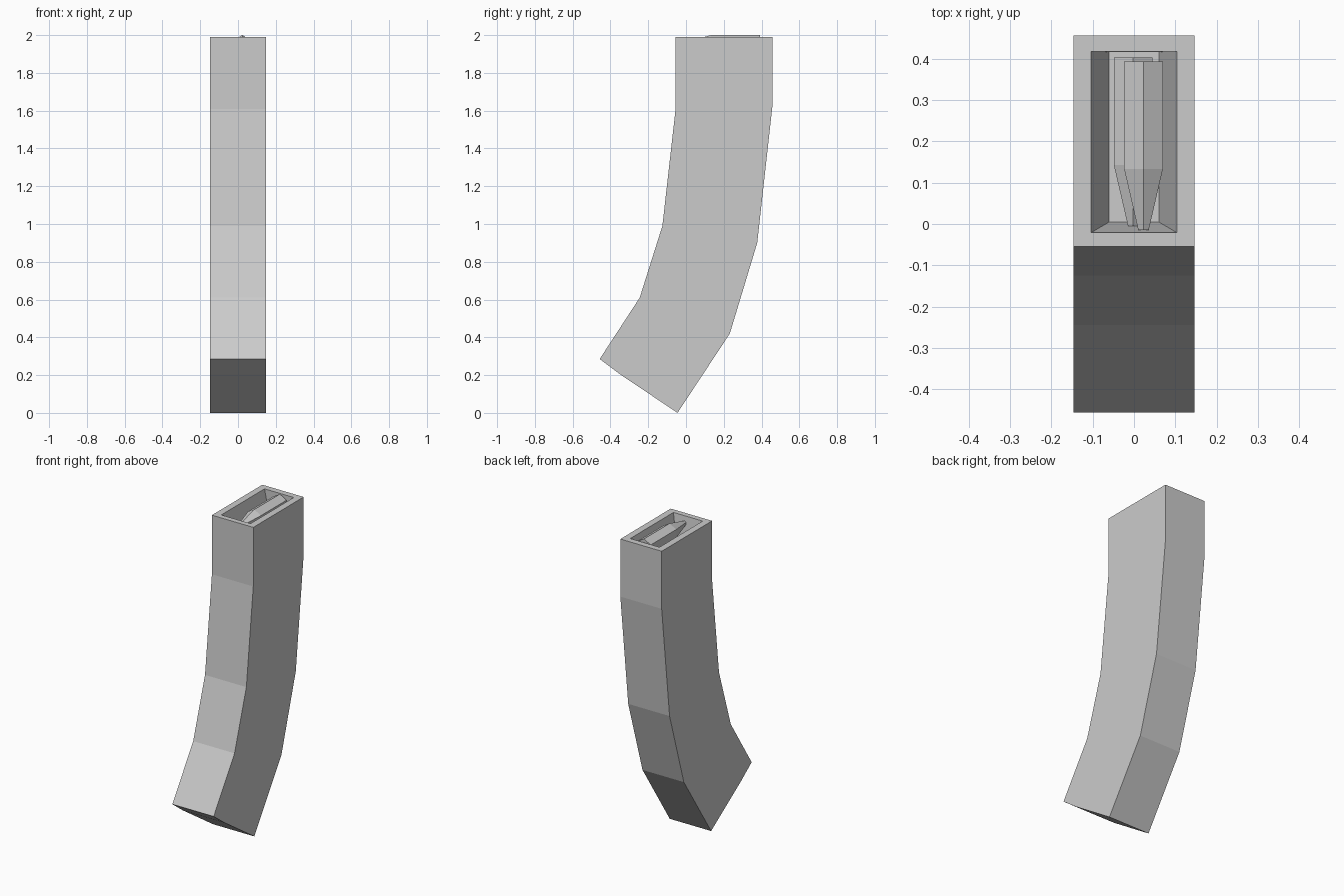
import bpy, bmesh, math

if "Cube" in bpy.data.objects:
    bpy.data.objects.remove(bpy.data.objects["Cube"])

HALF_W = 0.147


def finish(bm, name):
    bmesh.ops.recalc_face_normals(bm, faces=bm.faces)
    mesh = bpy.data.meshes.new(name)
    bm.to_mesh(mesh)
    bm.free()
    obj = bpy.data.objects.new(name, mesh)
    bpy.context.collection.objects.link(obj)
    return obj


def make_casing():
    # Curved side profile (y, z), extruded across x
    profile = [(-0.055, 1.99), (-0.055, 1.61), (-0.125, 0.99), (-0.245, 0.61),
               (-0.457, 0.285), (-0.35, 0.205), (-0.045, 0.0), (0.232, 0.42),
               (0.377, 0.90), (0.457, 1.62), (0.457, 1.99)]
    bm = bmesh.new()
    side = bm.faces.new([bm.verts.new((-HALF_W, y, z)) for y, z in profile])
    ext = bmesh.ops.extrude_face_region(bm, geom=[side], use_keep_orig=True)
    new_verts = [g for g in ext["geom"] if isinstance(g, bmesh.types.BMVert)]
    bmesh.ops.translate(bm, verts=new_verts, vec=(2 * HALF_W, 0, 0))
    bmesh.ops.recalc_face_normals(bm, faces=bm.faces)

    # Open top: flat rim, then a tapering pocket
    top = max(bm.faces, key=lambda f: f.calc_center_median().z)
    for half_x, front, back, z in [(0.104, -0.021, 0.418, 1.99),
                                   (0.060, 0.005, 0.417, 1.78)]:
        top = bmesh.ops.extrude_discrete_faces(bm, faces=[top])["faces"][0]
        mid_y = top.calc_center_median().y
        for v in top.verts:
            v.co = (math.copysign(half_x, v.co.x),
                    front if v.co.y < mid_y else back, z)
    return finish(bm, "magazine_casing")


def make_round(name, x, z, back):
    # Six-sided case with a tapered tip pointing to the front
    bm = bmesh.new()
    rings = []
    for y, r in [(back, 0.054), (back - 0.26, 0.054), (back - 0.408, 0.0145)]:
        rings.append([bm.verts.new((x + r * math.sin(i * math.pi / 3), y,
                                    z + r * math.cos(i * math.pi / 3)))
                      for i in range(6)])
    for a, b in zip(rings, rings[1:]):
        for i in range(6):
            j = (i + 1) % 6
            bm.faces.new((a[i], a[j], b[j], b[i]))
    bm.faces.new(rings[0])
    bm.faces.new(rings[-1])
    return finish(bm, name)


make_casing()
make_round("upper_round", 0.023, 1.946, 0.393)
make_round("lower_round", -0.002, 1.855, 0.403)
